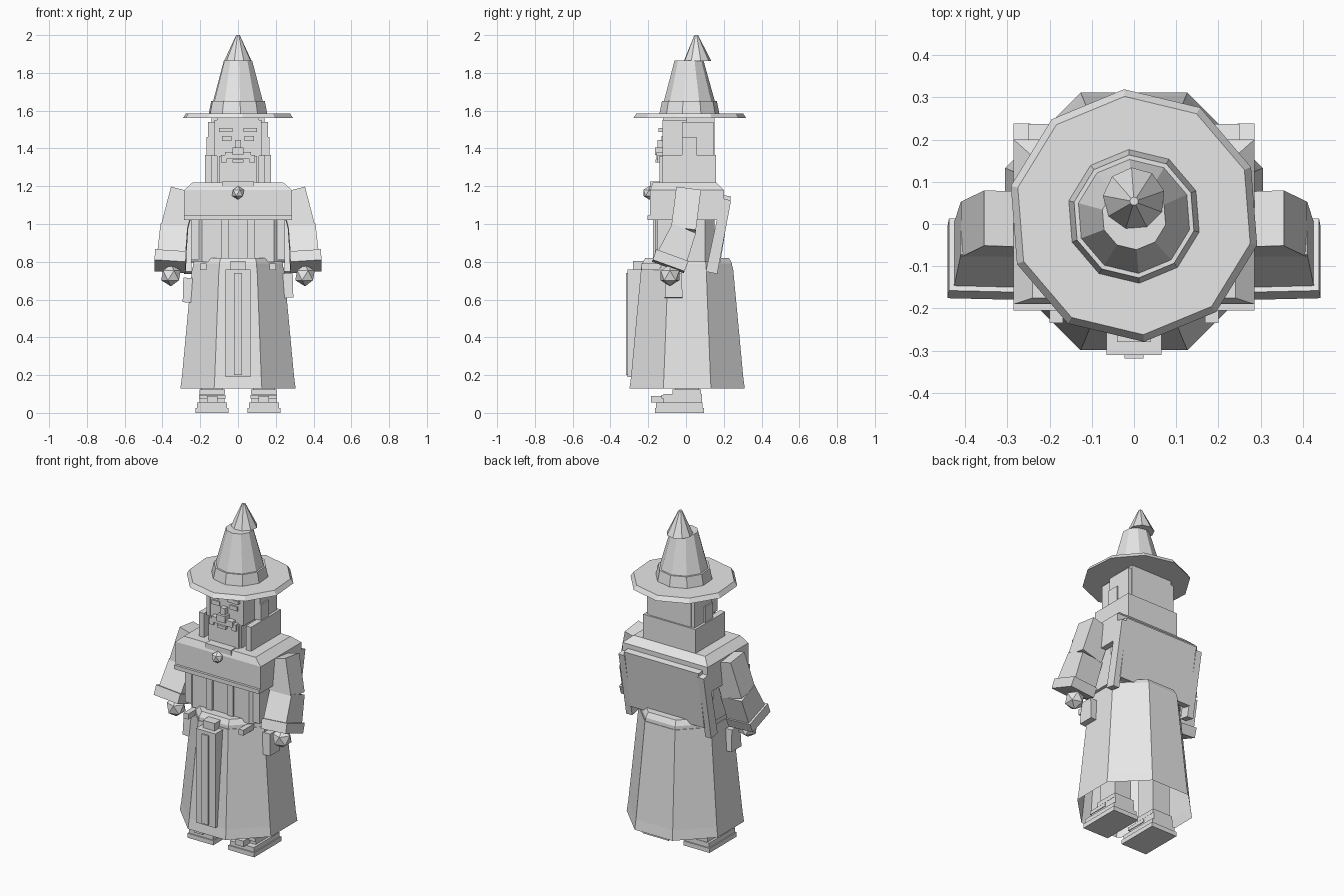
import bpy
import math
from mathutils import Vector

cube = bpy.data.objects.get("Cube")
if cube:
    bpy.data.objects.remove(cube, do_unlink=True)

GREY = (0.8, 0.8, 0.8, 1)
mat = bpy.data.materials.new("plain_grey")
mat.use_nodes = True
mat.diffuse_color = GREY
mat.node_tree.nodes["Principled BSDF"].inputs["Base Color"].default_value = GREY
SIDES = (("left", 1), ("right", -1))


def loft(name, rings, caps=(True, True)):
    """Skin a stack of equal-sized rings, listed bottom to top."""
    n = len(rings[0])
    verts = [p for ring in rings for p in ring]
    faces = [(r * n + i, r * n + (i + 1) % n, (r + 1) * n + (i + 1) % n, (r + 1) * n + i)
             for r in range(len(rings) - 1) for i in range(n)]
    if caps[0]:
        faces.append(tuple(reversed(range(n))))
    if caps[1]:
        faces.append(tuple(range(len(verts) - n, len(verts))))
    mesh = bpy.data.meshes.new(name)
    mesh.from_pydata(verts, [], faces)
    mesh.materials.append(mat)
    obj = bpy.data.objects.new(name, mesh)
    bpy.context.collection.objects.link(obj)
    return obj


def rect(x0, x1, y0, y1, z):
    return [(x0, y0, z), (x1, y0, z), (x1, y1, z), (x0, y1, z)]


def box(name, x, y, z):
    return loft(name, [rect(min(x), max(x), *y, h) for h in z])


def pair(name, x, y, z):
    for side, s in SIDES:
        box(f"{side}_{name}", (s * x[0], s * x[1]), y, z)


def ngon(n, r, z, y=0.0, turn=0.0):
    return [(r * math.cos(turn + math.tau * i / n), y + r * math.sin(turn + math.tau * i / n), z)
            for i in range(n)]


def octagon(apothem, z):
    return ngon(8, apothem / math.cos(math.pi / 8), z, 0.006, math.pi / 8)


def limb(name, top, bottom, size_top, size_bottom):
    """Tapered box whose axis runs between two points."""
    top, bottom = Vector(top), Vector(bottom)
    axis = (top - bottom).normalized()
    across = (Vector((1, 0, 0)) - axis * axis.x).normalized()
    deep = axis.cross(across)
    rings = [[c + across * w * i / 2 + deep * d * j / 2
              for i, j in ((-1, -1), (1, -1), (1, 1), (-1, 1))]
             for c, (w, d) in ((bottom, size_bottom), (top, size_top))]
    return loft(name, rings)


def ball(name, centre, r):
    bpy.ops.mesh.primitive_ico_sphere_add(subdivisions=1, radius=r, location=centre)
    bpy.context.object.name = name
    bpy.context.object.data.materials.append(mat)


# Open skirt, belt and front tabard
loft("skirt", [octagon(0.305, 0.13), octagon(0.297, 0.19), octagon(0.243, 0.77)], (False, True))
loft("belt", [octagon(0.24, 0.76), octagon(0.238, 0.79), octagon(0.222, 0.82)])
box("tabard", (-0.065, 0.065), (-0.31, -0.2), (0.19, 0.76))
box("tabard_strip", (-0.022, 0.022), (-0.318, -0.3), (0.2, 0.74))
box("buckle", (-0.04, 0.04), (-0.28, -0.2), (0.755, 0.805))
pair("belt_stud", (0.168, 0.2), (-0.235, -0.13), (0.757, 0.79))

# Pouches hanging at the hips
for side, s in SIDES:
    drop = 0.0 if s > 0 else 0.025
    limb(f"{side}_pouch", (s * 0.262, -0.065, 0.74 - drop), (s * 0.268, -0.065, 0.61 - drop),
         (0.055, 0.08), (0.05, 0.095))

# Torso with chamfered corners and front lapels
plan = [(-0.19, -0.165), (0.19, -0.165), (0.25, -0.11), (0.25, 0.1),
        (0.19, 0.15), (-0.19, 0.15), (-0.25, 0.1), (-0.25, -0.11)]
loft("torso", [[(x, y, z) for x, y in plan] for z in (0.8, 1.05)])
pair("lapel", (0.05, 0.09), (-0.176, -0.15), (0.8, 1.04))
pair("robe_edge", (0.2, 0.25), (-0.15, -0.05), (0.81, 1.04))

# Shoulder mantle with sloped top
loft("mantle", [rect(-0.285, 0.285, -0.19, 0.2, 1.02),
                rect(-0.285, 0.285, -0.19, 0.2, 1.18),
                rect(-0.24, 0.24, -0.175, 0.16, 1.22)])
box("mantle_trim", (-0.285, 0.285), (-0.205, -0.18), (1.02, 1.045))
box("collar", (-0.085, 0.085), (-0.19, -0.1), (1.195, 1.225))
ball("brooch", (0, -0.195, 1.165), 0.036)

# Cloak panel on the back with edge strips
limb("cloak_panel", (0, 0.215, 1.15), (0, 0.16, 0.8), (0.5, 0.045), (0.5, 0.045))
for side, s in SIDES:
    limb(f"{side}_cloak_edge", (s * 0.265, 0.213, 1.13), (s * 0.265, 0.135, 0.742),
         (0.04, 0.052), (0.04, 0.062))

# Arms, cuffs and hands
for side, s in SIDES:
    limb(f"{side}_upper_arm", (s * 0.287, 0.012, 1.172), (s * 0.342, -0.015, 0.96),
         (0.14, 0.132), (0.14, 0.132))
    limb(f"{side}_forearm", (s * 0.338, -0.012, 0.972), (s * 0.352, -0.077, 0.815),
         (0.145, 0.135), (0.15, 0.165))
    limb(f"{side}_cuff", (s * 0.356, -0.074, 0.83), (s * 0.36, -0.094, 0.775),
         (0.165, 0.182), (0.165, 0.178))
    ball(f"{side}_hand", (s * 0.355, -0.085, 0.728), 0.058)

# Legs and buckled boots
for side, s in SIDES:
    cx = s * 0.137

    def part(name, half, y, z):
        box(f"{side}_{name}", (cx - half, cx + half), y, z)

    part("leg", 0.058, (-0.055, 0.07), (0.08, 0.4))
    part("sole", 0.087, (-0.165, 0.095), (0, 0.027))
    part("boot_foot", 0.08, (-0.158, 0.088), (0.027, 0.055))
    part("boot_instep", 0.066, (-0.12, 0.085), (0.055, 0.1))
    part("boot_cuff", 0.067, (-0.072, 0.08), (0.1, 0.125))
    part("boot_strap", 0.07, (-0.13, 0.0), (0.075, 0.095))
    part("boot_buckle", 0.028, (-0.185, -0.11), (0.055, 0.09))

# Head, hair and beard
box("head", (-0.11, 0.11), (-0.122, 0.13), (1.2, 1.56))
box("back_hair", (-0.14, 0.14), (0.0, 0.15), (1.36, 1.56))
box("lower_hair", (-0.165, 0.165), (0.02, 0.16), (1.21, 1.365))
pair("side_hair", (0.12, 0.16), (-0.02, 0.145), (1.36, 1.54))
pair("temple_hair", (0.1, 0.125), (-0.125, 0.02), (1.36, 1.55))
pair("ear", (0.15, 0.168), (-0.02, 0.055), (1.36, 1.46))
pair("hair_slab", (0.14, 0.175), (-0.125, 0.16), (1.21, 1.365))
box("beard", (-0.1, 0.1), (-0.14, -0.05), (1.205, 1.36))

# Face details
pair("brow", (0.028, 0.1), (-0.145, -0.11), (1.488, 1.508))
pair("eye", (0.034, 0.086), (-0.13, -0.11), (1.44, 1.465))
box("nose_bridge", (-0.017, 0.017), (-0.15, -0.11), (1.4, 1.445))
box("nose_tip", (-0.028, 0.028), (-0.165, -0.11), (1.365, 1.405))
box("moustache", (-0.07, 0.07), (-0.155, -0.11), (1.345, 1.38))
pair("moustache_end", (0.06, 0.09), (-0.15, -0.11), (1.325, 1.365))
box("lip", (-0.028, 0.028), (-0.162, -0.11), (1.325, 1.342))

# Wide-brimmed pointed hat
TURN = math.radians(94.5)
loft("hat_brim", [ngon(10, 0.3, 1.56, 0.02, TURN), ngon(10, 0.283, 1.586, 0.02, TURN)])
loft("hat_band", [ngon(10, 0.16, 1.58, 0.018, TURN), ngon(10, 0.146, 1.65, 0.018, TURN)])
loft("hat_crown", [ngon(10, 0.138, 1.64, 0.018, TURN), ngon(10, 0.077, 1.865, 0.016, TURN)])
loft("hat_tip", [ngon(9, 0.074, 1.863, 0.06, TURN), ngon(9, 0.01, 2.0, 0.054, TURN)])
